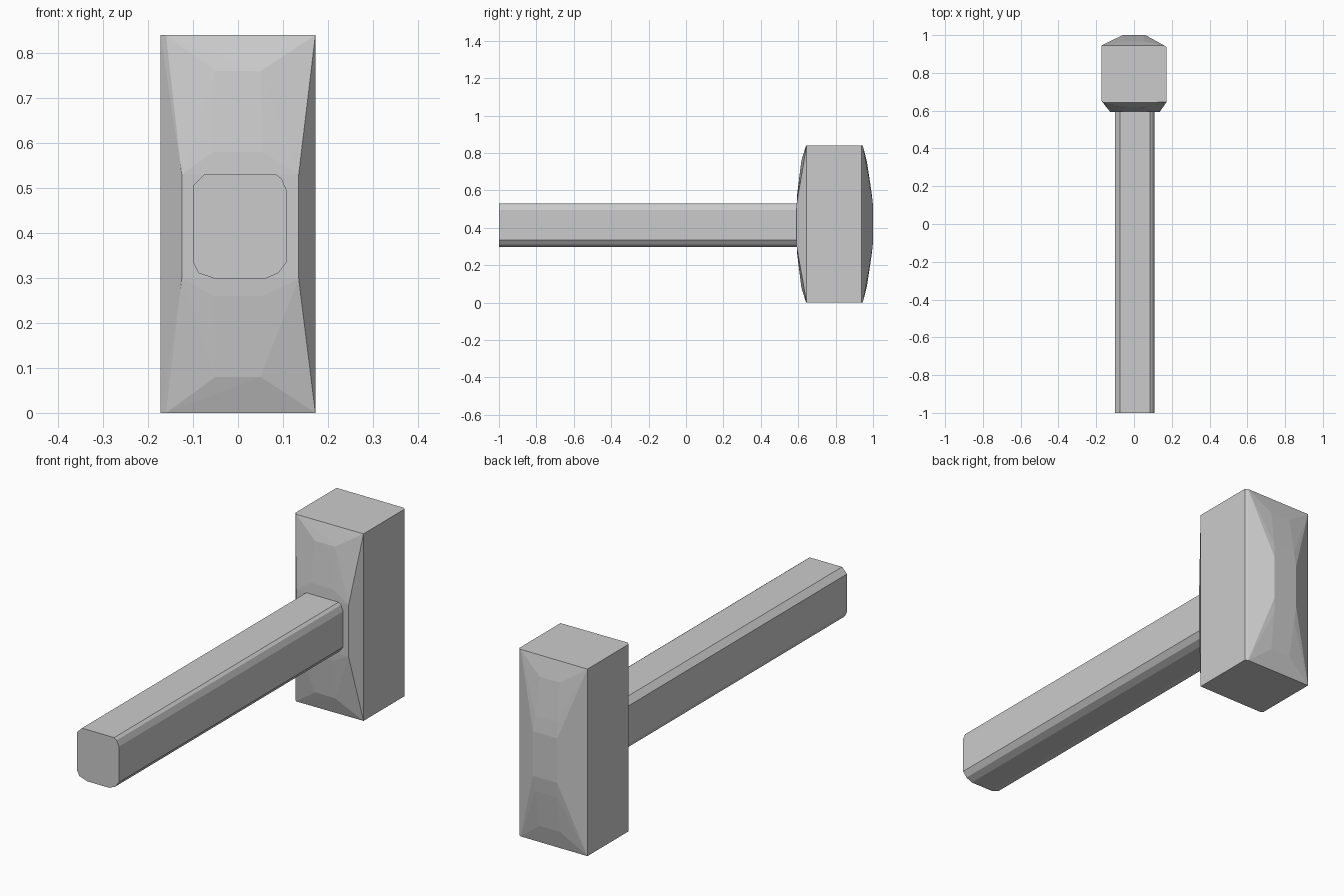
import bpy, bmesh

if "Cube" in bpy.data.objects:
    bpy.data.objects.remove(bpy.data.objects["Cube"])


def make_hull(name, points):
    bm = bmesh.new()
    for p in points:
        bm.verts.new(p)
    res = bmesh.ops.convex_hull(bm, input=bm.verts[:])
    loose = {g for g in res["geom_interior"] + res["geom_unused"]
             if isinstance(g, bmesh.types.BMVert)}
    if loose:
        bmesh.ops.delete(bm, geom=list(loose), context='VERTS')
    bmesh.ops.dissolve_limit(bm, angle_limit=0.01, verts=bm.verts[:], edges=bm.edges[:])
    bmesh.ops.recalc_face_normals(bm, faces=bm.faces[:])
    mesh = bpy.data.meshes.new(name)
    bm.to_mesh(mesh)
    bm.free()
    obj = bpy.data.objects.new(name, mesh)
    bpy.context.collection.objects.link(obj)
    return obj


MID = 0.42

# Handle: rounded, slightly uneven section swept along y
section = [(-0.10, 0.505), (-0.075, 0.53), (0.085, 0.53), (0.097, 0.521),
           (0.108, 0.495), (0.108, 0.335), (0.09, 0.311), (0.06, 0.298),
           (-0.05, 0.298), (-0.088, 0.311), (-0.10, 0.335)]
make_hull("handle", [(x, y, z) for y in (-1.0, 0.6) for x, z in section])

# Head: block with thin edge chamfer and domed striking faces
head = []
for z in (0.0, 0.84):
    head += [(-0.172, 0.652, z), (-0.16, 0.642, z), (0.172, 0.645, z),
             (0.172, 0.937, z), (0.16, 0.945, z), (-0.172, 0.945, z)]

# Dome rings: (half width, y, half height)
front = [(0.05, 0.637, 0.395), (0.05, 0.617, 0.34), (0.055, 0.5945, 0.16)]
back = [(0.05, 0.967, 0.335), (0.055, 0.992, 0.17), (0.06, 1.0, 0.10)]
for w, y, h in front + back:
    head += [(sx * w, y, MID + sz * h) for sx in (-1, 1) for sz in (-1, 1)]
# Flat seat around the handle
head += [(x, 0.592, z) for x in (-0.125, 0.135) for z in (0.298, 0.53)]
make_hull("hammer_head", head)
